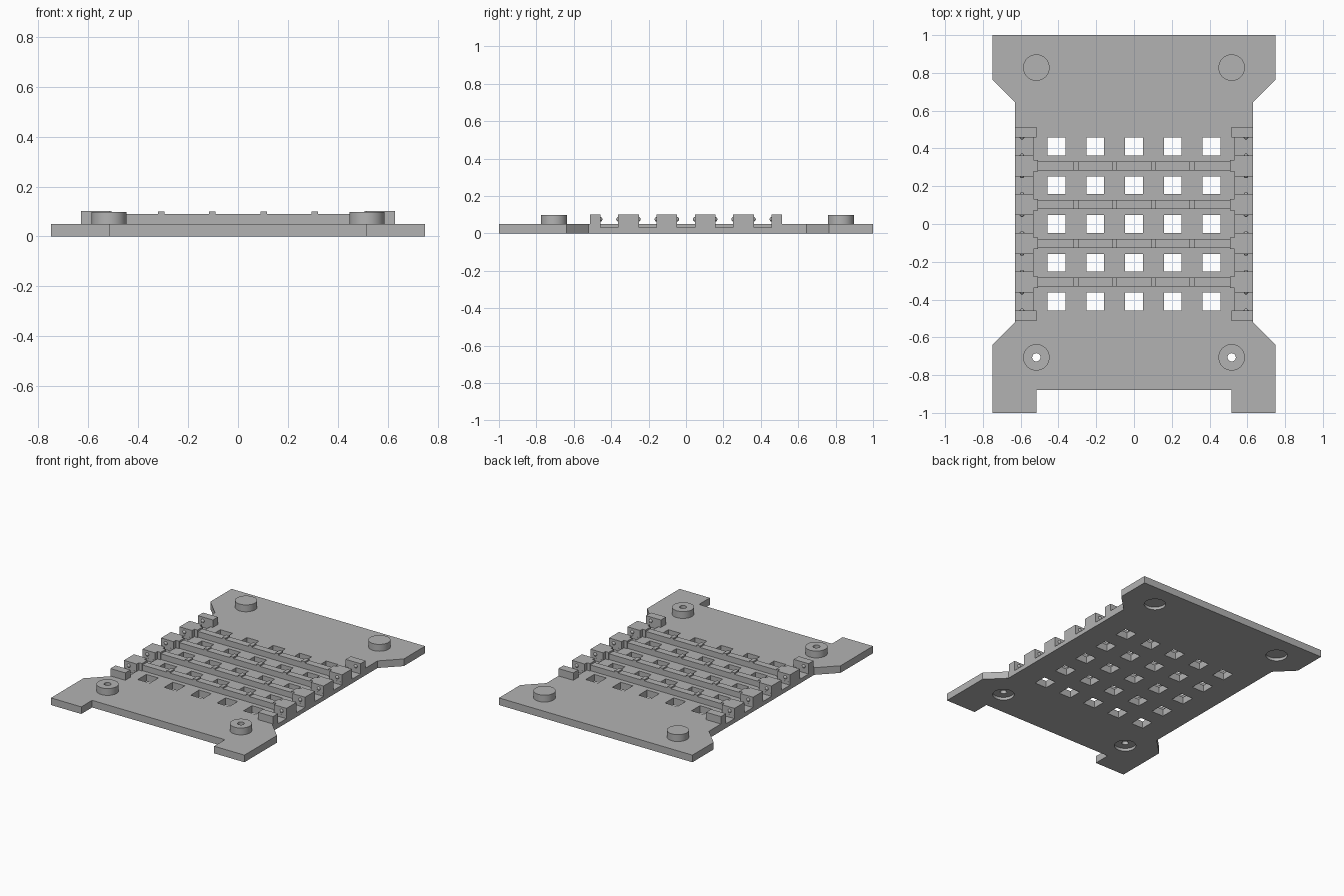
import bpy, bmesh
from mathutils import Matrix, Vector

if "Cube" in bpy.data.objects:
    bpy.data.objects.remove(bpy.data.objects["Cube"], do_unlink=True)

grey = bpy.data.materials.new("light_grey")
grey.use_nodes = True
colour = (0.45, 0.45, 0.45, 1)
grey.diffuse_color = colour
grey.node_tree.nodes["Principled BSDF"].inputs["Base Color"].default_value = colour

PITCH = 0.205
ROWS = [(i - 2) * PITCH for i in range(5)]
BARS = [(i - 1.5) * PITCH for i in range(4)]
BOSS_X, BACK_Y, FRONT_Y = 0.517, 0.828, -0.706


def box(bm, x0, x1, y0, y1, z0, z1):
    """Add an axis-aligned box given its limits."""
    size = Vector((x1 - x0, y1 - y0, z1 - z0))
    centre = Vector((x0 + x1, y0 + y1, z0 + z1)) / 2
    bmesh.ops.create_cube(bm, size=1, matrix=Matrix.Translation(centre) @ Matrix.Diagonal(size).to_4x4())


def mirrored_box(bm, x0, x1, *limits):
    box(bm, x0, x1, *limits)
    box(bm, -x1, -x0, *limits)


def cylinder(bm, x, y, radius, z0, z1, sides=48):
    bmesh.ops.create_cone(bm, cap_ends=True, segments=sides, radius1=radius, radius2=radius,
                          depth=z1 - z0, matrix=Matrix.Translation((x, y, (z0 + z1) / 2)))


def finish(bm, name):
    mesh = bpy.data.meshes.new(name)
    bm.to_mesh(mesh)
    bm.free()
    mesh.materials.append(grey)
    obj = bpy.data.objects.new(name, mesh)
    bpy.context.collection.objects.link(obj)
    return obj


def smooth(obj):
    bpy.ops.object.select_all(action="DESELECT")
    obj.select_set(True)
    bpy.context.view_layer.objects.active = obj
    bpy.ops.object.shade_smooth_by_angle()


def cut(obj, cutter):
    mod = obj.modifiers.new("cut", "BOOLEAN")
    mod.operation, mod.solver, mod.object = "DIFFERENCE", "EXACT", cutter
    bpy.context.view_layer.objects.active = obj
    bpy.ops.object.modifier_apply(modifier=mod.name)


# Base plate: half outline mirrored, then extruded
half = [(0.75, 1), (0.75, 0.765), (0.63, 0.645), (0.63, -0.52),
        (0.75, -0.64), (0.75, -1), (0.515, -1), (0.515, -0.88)]
outline = half + [(-x, y) for x, y in reversed(half)]
bm = bmesh.new()
face = bm.faces.new([bm.verts.new((x, y, 0)) for x, y in outline])
top = bmesh.ops.extrude_face_region(bm, geom=[face])["geom"]
bmesh.ops.translate(bm, vec=(0, 0, 0.05), verts=[v for v in top if isinstance(v, bmesh.types.BMVert)])
bmesh.ops.recalc_face_normals(bm, faces=bm.faces)
plate = finish(bm, "base_plate")

# Cutter: square windows, edge notches and round recesses underneath
bm = bmesh.new()
for y in ROWS:
    for x in ROWS:
        box(bm, x - 0.047, x + 0.047, y - 0.047, y + 0.047, -0.05, 0.2)
    mirrored_box(bm, 0.535, 0.7, y - 0.047, y + 0.047, 0.03, 0.2)
for x in (-BOSS_X, BOSS_X):
    for y in (BACK_Y, FRONT_Y):
        cylinder(bm, x, y, 0.07, -0.05, 0.02)
recess_cutter = finish(bm, "recess_cutter")

# Cutter: screw holes through the front bosses
bm = bmesh.new()
for x in (-BOSS_X, BOSS_X):
    cylinder(bm, x, FRONT_Y, 0.022, -0.05, 0.2, 24)
hole_cutter = finish(bm, "hole_cutter")

cut(plate, recess_cutter)
cut(plate, hole_cutter)
smooth(plate)

# Round bosses: solid at the back, drilled at the front
for x, side in ((BOSS_X, "left"), (-BOSS_X, "right")):
    for y, end in ((BACK_Y, "back"), (FRONT_Y, "front")):
        bm = bmesh.new()
        cylinder(bm, x, y, 0.07, 0.05, 0.098)
        boss = finish(bm, f"{end}_boss_{side}")
        if end == "front":
            cut(boss, hole_cutter)
        smooth(boss)
for cutter in (recess_cutter, hole_cutter):
    bpy.data.objects.remove(cutter, do_unlink=True)

# Edge blocks, stepped narrower towards the bars
bm = bmesh.new()
for y in BARS:
    mirrored_box(bm, 0.532, 0.63, y - 0.055, y + 0.055, 0.05, 0.102)
    mirrored_box(bm, 0.508, 0.532, y - 0.03, y + 0.03, 0.05, 0.102)
mirrored_box(bm, 0.515, 0.63, 0.457, 0.513, 0.05, 0.102)
mirrored_box(bm, 0.515, 0.63, -0.513, -0.457, 0.05, 0.102)
finish(bm, "edge_blocks")

# Cross bars with small raised dividers
bm = bmesh.new()
for y in BARS:
    box(bm, -0.508, 0.508, y - 0.024, y + 0.024, 0.05, 0.09)
    for x in BARS:
        box(bm, x - 0.013, x + 0.013, y - 0.024, y + 0.024, 0.09, 0.1)
finish(bm, "cross_bars")

# Latch nubs on the block faces
bm = bmesh.new()
for y in ROWS:
    for x in (-0.593, 0.593):
        for edge in (-0.05, 0.05):
            bmesh.ops.create_uvsphere(bm, u_segments=12, v_segments=8, radius=0.013,
                                      matrix=Matrix.Translation((x, y + edge, 0.075)))
smooth(finish(bm, "latch_nubs"))
